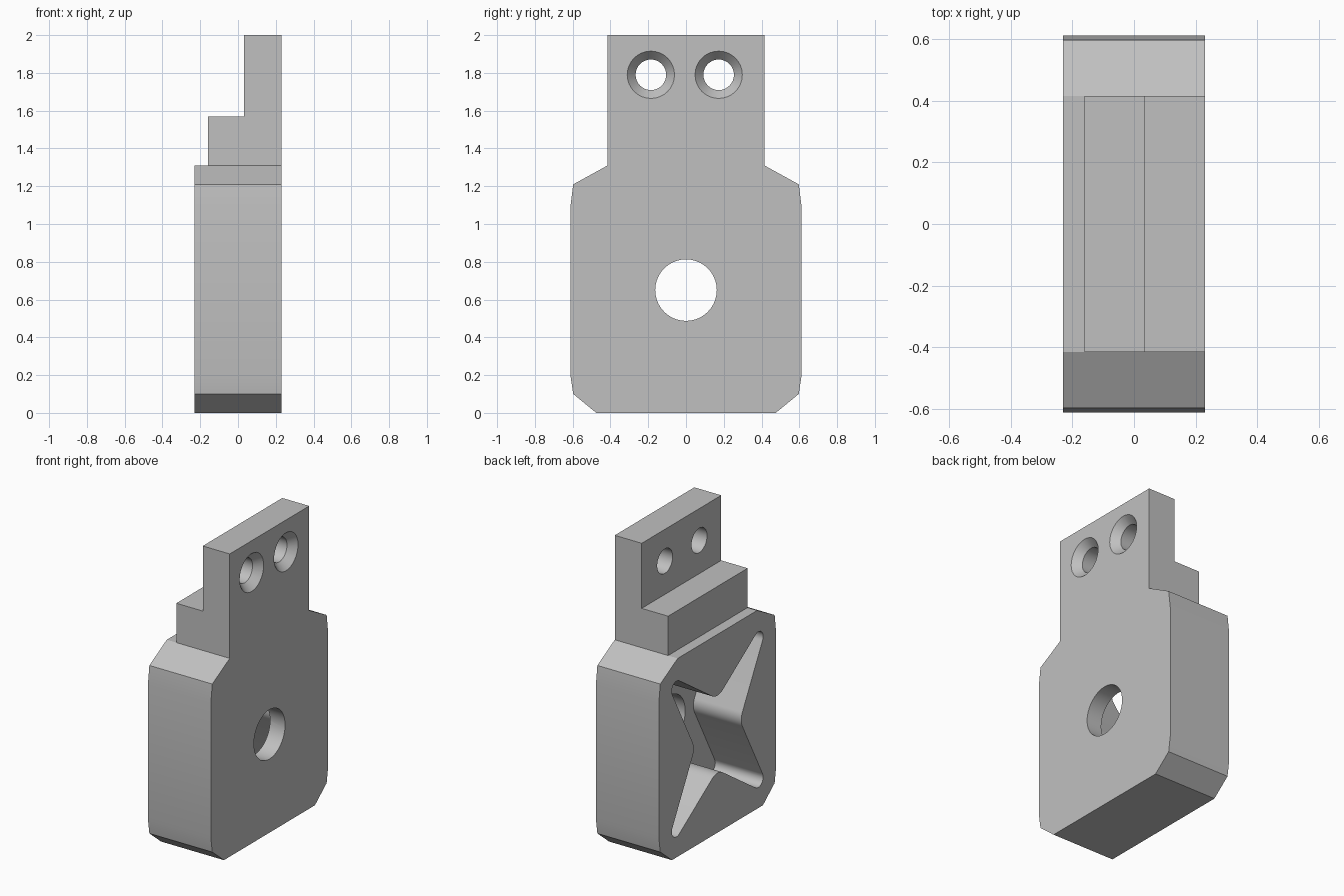
import bpy, bmesh, math
from mathutils import Vector

if "Cube" in bpy.data.objects:
    bpy.data.objects.remove(bpy.data.objects["Cube"], do_unlink=True)

grey = bpy.data.materials.new("plain grey")
grey.use_nodes = True
colour = (0.53, 0.53, 0.53, 1)
grey.diffuse_color = colour
grey.node_tree.nodes["Principled BSDF"].inputs["Base Color"].default_value = colour


def loft(name, rings):
    """Solid through rings that turn anticlockwise about the loft direction."""
    bm = bmesh.new()
    loops = [[bm.verts.new(p) for p in ring] for ring in rings]
    n = len(loops[0])
    for a, b in zip(loops, loops[1:]):
        for i in range(n):
            j = (i + 1) % n
            bm.faces.new((a[i], a[j], b[j], b[i]))
    bm.faces.new(loops[0][::-1])
    bm.faces.new(loops[-1])
    bm.normal_update()
    mesh = bpy.data.meshes.new(name)
    bm.to_mesh(mesh)
    bm.free()
    mesh.materials.append(grey)
    obj = bpy.data.objects.new(name, mesh)
    bpy.context.collection.objects.link(obj)
    return obj


def prism_x(name, outline, x0, x1):
    return loft(name, [[(x, y, z) for y, z in outline] for x in (x0, x1)])


def bore(name, y, z, stations, sides=40):
    """Round cutter along x, from (x, radius) stations."""
    turns = [2 * math.pi * i / sides for i in range(sides)]
    return loft(name, [[(x, y + r * math.cos(t), z + r * math.sin(t)) for t in turns]
                       for x, r in stations])


def fillet(corners, steps=10):
    """Round each (point, radius) corner of a closed outline."""
    out = []
    for i, (p, r) in enumerate(corners):
        a = (corners[i - 1][0] - p).normalized()
        b = (corners[(i + 1) % len(corners)][0] - p).normalized()
        half = math.acos(a.dot(b)) / 2
        inward = (a + b).normalized()
        centre = p + inward * r / math.sin(half)
        start = (p + a * r / math.tan(half) - centre).normalized()
        end = (p + b * r / math.tan(half) - centre).normalized()
        for k in range(steps + 1):
            out.append(centre + start.slerp(end, k / steps).normalized() * r)
    return out


def cut(target, cutter):
    cutter.hide_render = True
    mod = target.modifiers.new("cut", 'BOOLEAN')
    mod.operation = 'DIFFERENCE'
    mod.solver = 'EXACT'
    mod.object = cutter
    bpy.context.view_layer.objects.active = target
    bpy.ops.object.modifier_apply(modifier=mod.name)
    bpy.data.objects.remove(cutter, do_unlink=True)


# Full silhouette, mirrored across y
half_outline = [(0.475, 0), (0.597, 0.1), (0.612, 0.2), (0.612, 1.09),
                (0.597, 1.21), (0.415, 1.31), (0.415, 2)]
outline = half_outline + [(-y, z) for y, z in reversed(half_outline)]
bracket = prism_x("mounting_bracket", outline, -0.23, 0.23)

# Stepped neck
steps = [(-0.5, 1.31), (-0.16, 1.31), (-0.16, 1.57), (0.033, 1.57), (0.033, 2.3), (-0.5, 2.3)]
cut(bracket, loft("step_cutter", [[(x, y, z) for x, z in steps] for y in (1, -1)]))

# Four-armed star pocket with rounded tips and notches
mid = 0.65
notch, tip_y, tip_z = 0.235, 0.567, 0.62
corners = []
for y, z in ((1, 0), (0, 1), (-1, 0), (0, -1)):
    corners.append((Vector((y, z)) * notch, 0.1))
    corners.append((Vector(((y - z) * tip_y, (y + z) * tip_z)), 0.05))
star = [(p.x, p.y + mid) for p in fillet(corners)]
cut(bracket, prism_x("pocket_cutter", star, -0.4, 0.12))

# Centre hole and two countersunk screw holes
cut(bracket, bore("centre_hole_cutter", 0, mid, [(0, 0.163), (0.4, 0.163)]))
for y in (-0.186, 0.173):
    cut(bracket, bore("screw_hole_cutter", y, 1.79,
                      [(-0.1, 0.081), (0.18, 0.081), (0.25, 0.143)], 32))

bpy.ops.object.select_all(action='DESELECT')
bracket.select_set(True)
bpy.context.view_layer.objects.active = bracket
bpy.ops.object.shade_smooth_by_angle(angle=math.radians(25))
